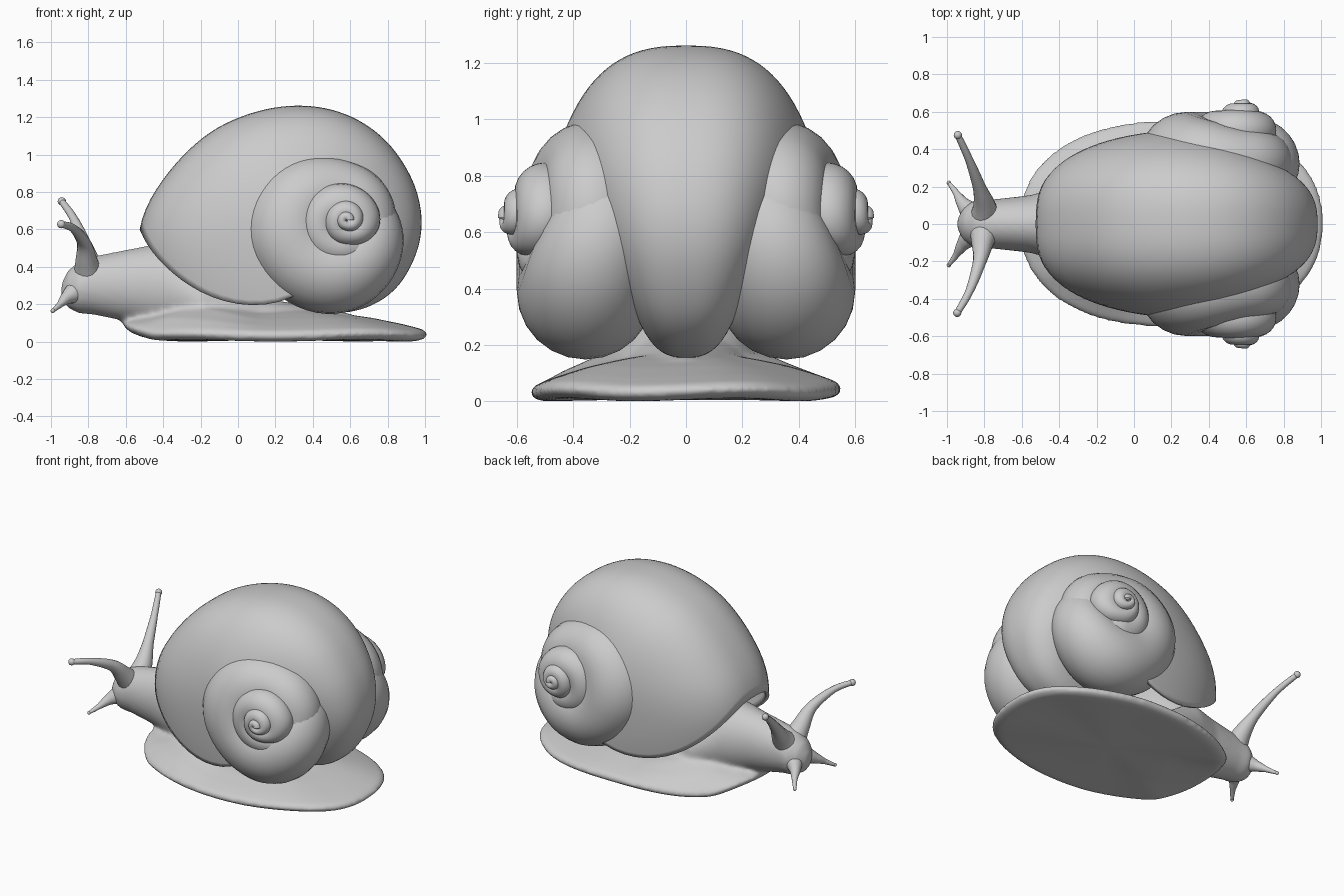
import bpy, bmesh
from math import sin, cos, pi, radians
from mathutils import Vector

if "Cube" in bpy.data.objects:
    bpy.data.objects.remove(bpy.data.objects["Cube"])


def lerp_keys(keys, x, col):
    if x <= keys[0][0]:
        return keys[0][col]
    for a, b in zip(keys, keys[1:]):
        if x <= b[0]:
            return a[col] + (b[col] - a[col]) * (x - a[0]) / (b[0] - a[0])
    return keys[-1][col]


def key(keys, x, col, w=18):
    # softened interpolation so the key rings leave no creases
    return sum(lerp_keys(keys, x + w * k / 3, col) for k in range(-3, 4)) / 7


def spow(v, p):
    return abs(v) ** p * (1 if v > 0 else -1)


def add_rings(bm, rings, closed, caps):
    rows = [[bm.verts.new(p) for p in ring] for ring in rings]
    n = len(rows[0])
    for a, b in zip(rows, rows[1:]):
        for i in range(n if closed else n - 1):
            j = (i + 1) % n
            bm.faces.new((a[i], a[j], b[j], b[i]))
    if caps:
        bm.faces.new(rows[0])
        bm.faces.new(rows[-1])


def finish(name, bm):
    bmesh.ops.recalc_face_normals(bm, faces=bm.faces[:])
    me = bpy.data.meshes.new(name)
    bm.to_mesh(me)
    bm.free()
    me.polygons.foreach_set("use_smooth", [True] * len(me.polygons))
    ob = bpy.data.objects.new(name, me)
    bpy.context.collection.objects.link(ob)
    return ob


# Shell: large whorl, swept from under the back over the top to the mouth
# keys: angle, outer radius, half width
PX, PZ = 0.5, 0.6
BIG = [(-110, .43, .18), (-90, .445, .19), (-45, .467, .24), (-23, .466, .28), (0, .48, .31),
       (21, .494, .34), (43, .52, .375), (64, .568, .40), (85, .625, .43), (107, .69, .46),
       (126, .758, .48), (141, .83, .50), (155, .89, .51), (168, .965, .51), (180, 1.04, .51),
       (200, 1.04, .51)]
rings = []
for i in range(91):
    t, ring = i / 90, []
    for j in range(49):
        u = pi * (0.02 + 0.96 * j / 48)
        f = sin(u) ** 0.78
        th = -110 + t * (290 + min(100 * (1 - f), 80))
        r = key(BIG, th, 1, 8) * f
        y = key(BIG, th, 2) * spow(cos(u), 0.78)
        ring.append((PX + r * cos(radians(th)), y, PZ + r * sin(radians(th))))
    rings.append(ring)
bm = bmesh.new()
add_rings(bm, rings, False, False)
shell = finish("shell_large_whorl", bm)
sol = shell.modifiers.new("lip", "SOLIDIFY")
sol.thickness = 0.025
sol.offset = -1

# Shell: side spire, a shrinking helix of tube, mirrored to both sides
# keys: turned angle, outer radius, outermost y, tube radius, tube half depth
SPIRE = [(-70, .25, .40, .125, .15), (-20, .30, .475, .155, .18), (40, .39, .56, .195, .215),
         (90, .48, .60, .24, .245), (180, .525, .60, .25, .235), (225, .45, .56, .22, .215),
         (270, .345, .51, .18, .18), (360, .30, .49, .155, .16), (395, .265, .54, .135, .16),
         (425, .24, .59, .122, .15), (480, .228, .60, .115, .13), (540, .222, .605, .112, .12),
         (630, .22, .61, .11, .11), (720, .205, .60, .105, .10), (790, .13, .625, .067, .08),
         (900, .112, .645, .058, .06), (1000, .105, .645, .054, .06), (1080, .09, .645, .046, .05),
         (1170, .055, .66, .03, .04), (1440, .042, .667, .026, .03)]
rings = []
for i in range(251):
    a = -70 + 1510 * i / 250
    R, ym, ra, rb = (key(SPIRE, a, c) for c in (1, 2, 3, 4))
    s = min(1, max(0, (a - 600) / 300))
    cx, cz = 0.545 + 0.035 * s, 0.625 + 0.025 * s
    ring = []
    for j in range(24):
        q = 2 * pi * j / 24
        r = R - ra + ra * cos(q)
        ring.append((cx + r * cos(radians(-a)), ym - rb + rb * sin(q), cz + r * sin(radians(-a))))
    rings.append(ring)
bm = bmesh.new()
add_rings(bm, rings, True, True)
spire = finish("shell_side_spires", bm)
spire.modifiers.new("both_sides", "MIRROR").use_axis = (False, True, False)

# Body: foot and neck fused by remeshing
bm = bmesh.new()
rings = []
for s, z in [(.05, .005), (.5, .005), (.94, .0), (.99, .012), (1.01, .033), (.98, .057),
             (.85, .085), (.65, .12), (.45, .145), (.3, .16), (.05, .17)]:
    ring = []
    for j in range(72):
        q = 2 * pi * j / 72
        x = 0.2 + 0.81 * s * spow(cos(q), .88)
        y = 0.55 * s * spow(sin(q), .88)
        wave = 0.006 * s * (1 + sin(5 * q))
        rise = 1.5 * max(0, z - .057) * min(1, max(0, .1 - x) * 2)
        ring.append((x, y, z + wave + rise + 0.35 * max(0, -0.45 - x)))
    rings.append(ring)
add_rings(bm, rings, True, True)
NECK = [(-.945, .27, .03, .04), (-.91, .28, .09, .10), (-.85, .29, .13, .14), (-.78, .30, .13, .155),
        (-.68, .30, .14, .175), (-.55, .30, .155, .20), (-.4, .29, .20, .24), (-.2, .21, .26, .18),
        (.1, .14, .2, .10), (.6, .10, .1, .05)]
rings = [[(x, ry * cos(2 * pi * j / 32), z + rz * sin(2 * pi * j / 32)) for j in range(32)]
         for x, z, ry, rz in NECK]
add_rings(bm, rings, True, True)
body = finish("body_and_foot", bm)
rem = body.modifiers.new("fuse", "REMESH")
rem.mode = "VOXEL"
rem.voxel_size = 0.014
rem.use_smooth_shade = True
smo = body.modifiers.new("soften", "SMOOTH")
smo.factor = 0.5
smo.iterations = 16


# Tentacles: tapered tubes with small bulb tips
def tentacle(name, pts, radii):
    fine = []
    n = len(pts)
    for i in range(n - 1):
        p = [Vector(pts[min(max(i + k, 0), n - 1)]) for k in (-1, 0, 1, 2)]
        for k in range(6):
            t = k / 6
            v = 0.5 * (2 * p[1] + (p[2] - p[0]) * t + (2 * p[0] - 5 * p[1] + 4 * p[2] - p[3]) * t * t
                       + (3 * p[1] - p[0] - 3 * p[2] + p[3]) * t ** 3)
            fine.append((v, radii[i] + (radii[i + 1] - radii[i]) * t))
    fine.append((Vector(pts[-1]), radii[-1]))
    bm = bmesh.new()
    rings = []
    for i, (v, r) in enumerate(fine):
        d = (fine[min(i + 1, len(fine) - 1)][0] - fine[max(i - 1, 0)][0]).normalized()
        a = d.cross(Vector((1, 0, 0))).normalized()
        b = d.cross(a)
        rings.append([v + r * (a * cos(pi * j / 8) + b * sin(pi * j / 8)) for j in range(16)])
    add_rings(bm, rings, True, True)
    tip = bmesh.ops.create_uvsphere(bm, u_segments=16, v_segments=10, radius=radii[-1] * 1.3)
    bmesh.ops.translate(bm, verts=tip["verts"], vec=pts[-1])
    finish(name, bm)


EYE_R = (.085, .06, .036, .022, .017)
tentacle("eye_stalk_left", [(-.80, .03, .35), (-.80, .10, .43), (-.825, .19, .53), (-.88, .34, .66),
                            (-.942, .475, .75)], EYE_R)
tentacle("eye_stalk_right", [(-.80, -.03, .35), (-.81, -.10, .43), (-.825, -.2, .53),
                             (-.88, -.36, .605), (-.945, -.475, .628)], EYE_R)
for side, s in (("left", 1), ("right", -1)):
    tentacle("feeler_" + side, [(-.86, s * .05, .27), (-.915, s * .11, .235), (-.95, s * .165, .2),
                                (-.99, s * .22, .165)], (.07, .035, .018, .009))
